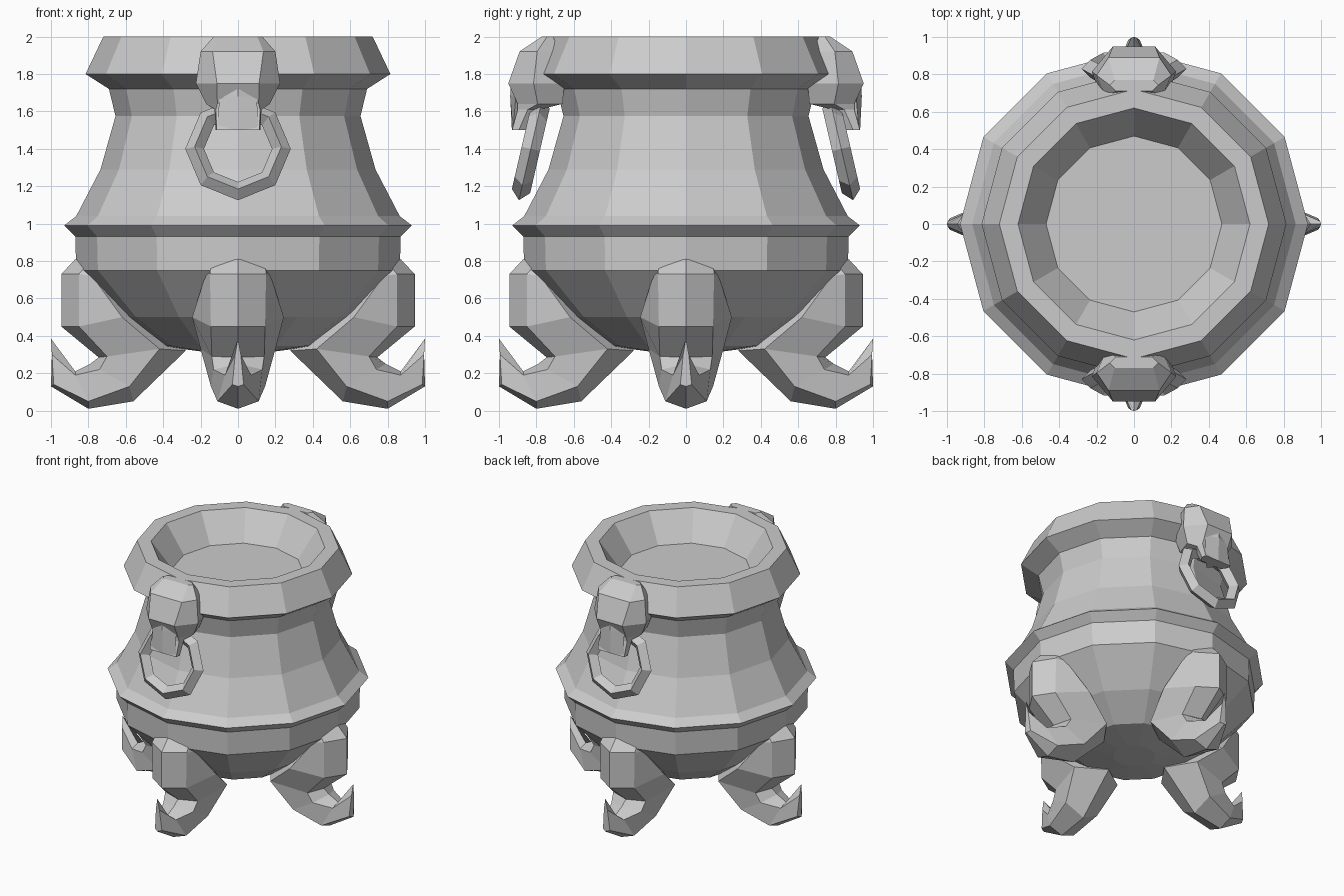
import bpy, bmesh, math
from mathutils import Matrix, Vector

cube = bpy.data.objects.get("Cube")
if cube:
    bpy.data.objects.remove(cube, do_unlink=True)

iron = bpy.data.materials.new("grey_iron")
iron.use_nodes = True
grey = (0.6, 0.6, 0.6, 1)
iron.diffuse_color = grey
bsdf = iron.node_tree.nodes["Principled BSDF"]
bsdf.inputs["Base Color"].default_value = grey
bsdf.inputs["Roughness"].default_value = 0.8


def loft(name, rings, angle=0.0):
    """Skin a stack of equal-sized point rings, cap both ends, turn about z."""
    bm = bmesh.new()
    loops = [[bm.verts.new(p) for p in ring] for ring in rings]
    n = len(loops[0])
    for a, b in zip(loops, loops[1:]):
        for i in range(n):
            j = (i + 1) % n
            bm.faces.new((a[i], a[j], b[j], b[i]))
    bm.faces.new(loops[0])
    bm.faces.new(loops[-1])
    bmesh.ops.remove_doubles(bm, verts=bm.verts, dist=0.0005)
    bmesh.ops.recalc_face_normals(bm, faces=bm.faces)
    mesh = bpy.data.meshes.new(name)
    bm.to_mesh(mesh)
    bm.free()
    mesh.transform(Matrix.Rotation(angle, 4, 'Z'))
    mesh.materials.append(iron)
    obj = bpy.data.objects.new(name, mesh)
    bpy.context.collection.objects.link(obj)
    return obj


def circle(r, z, n=12):
    return [Vector((r * math.cos(math.tau * i / n), r * math.sin(math.tau * i / n), z))
            for i in range(n)]


# Pot: twelve-sided turned body with a shallow recessed mouth
pot_profile = [
    (0.15, 0.31), (0.41, 0.345), (0.63, 0.5), (0.865, 0.75), (0.87, 0.93),
    (0.93, 0.99), (0.865, 1.04), (0.735, 1.29), (0.655, 1.575), (0.69, 1.72),
    (0.815, 1.8), (0.72, 2.0), (0.62, 2.0), (0.47, 1.79),
]
loft("pot", [circle(r, z) for r, z in pot_profile])

# Clawed leg, from hip to claw tip: outer ridge, front edge, widest edge, inner ridge
# (ridges are distance and height; edges also carry a half width)
leg_stations = [
    ((.87, .81), (.80, .79, .145), (.72, .77, .15), (.65, .75)),
    ((.945, .73), (.85, .73, .15), (.78, .72, .175), (.60, .62)),
    ((.945, .45), (.85, .45, .145), (.62, .50, .245), (.40, .50)),
    ((.745, .285), (.70, .29, .14), (.42, .33, .20), (.28, .32)),
    ((.79, .25), (.74, .22, .13), (.58, .13, .145), (.56, .05)),
    ((.87, .21), (.87, .19, .07), (.80, .05, .11), (.80, .01)),
    ((1.0, .385), (.995, .30, .015), (.985, .14, .03), (1.0, .13)),
]


def leg_ring(outer, edge, wide, inner):
    o, i = (outer[0], 0, outer[1]), (inner[0], 0, inner[1])
    sides = [[(d, s * w, z) for d, z, w in (edge, wide)] for s in (1, -1)]
    return [o, *sides[0], i, *reversed(sides[1])]


for k, side in enumerate(("left", "back", "right", "front")):
    loft(side + "_leg", [leg_ring(*s) for s in leg_stations], k * math.pi / 2)

# Beast head: height, half width, front depth, back depth, front-face fraction
head_stations = [
    (2.0, .13, .77, .71, .8), (1.92, .20, .89, .68, .68),
    (1.75, .225, .95, .65, .5), (1.64, .17, .90, .66, .65),
    (1.61, .125, .90, .78, .95), (1.5, .12, .93, .85, .95),
]


def head_ring(z, w, front, back, frac):
    mid = front * 0.55 + back * 0.45
    half = [(w * frac, -front, z), (w, -mid, z), (w * 0.75, -back, z)]
    return half + [(-x, y, zz) for x, y, zz in reversed(half)]


# Handle ring hanging from the mouth, its lower edge tipped outwards
def ring_handle(name, angle):
    bpy.ops.mesh.primitive_torus_add(major_segments=8, minor_segments=4,
                                     major_radius=0.232, minor_radius=0.05)
    obj = bpy.context.object
    obj.name = name
    tilt = Matrix.Rotation(math.radians(77), 4, 'X')
    place = Matrix.Translation((0, -0.83, 1.4))
    obj.data.transform(Matrix.Rotation(angle, 4, 'Z') @ place @ tilt)
    obj.data.materials.append(iron)
    for p in obj.data.polygons:
        p.use_smooth = False


for side, angle in (("front", 0.0), ("back", math.pi)):
    loft(side + "_beast_head", [head_ring(*s) for s in head_stations], angle)
    # Raised wedge along the nose, running from brow to muzzle
    nose = [[(-w, -y, z), (0, -y - lift, z), (w, -y, z), (0, -0.8, z)]
            for z, w, y, lift in ((1.78, .01, .93, .005), (1.68, .10, .91, .03),
                                  (1.5, .11, .925, .006))]
    loft(side + "_beast_nose", nose, angle)
    ring_handle(side + "_ring_handle", angle)
